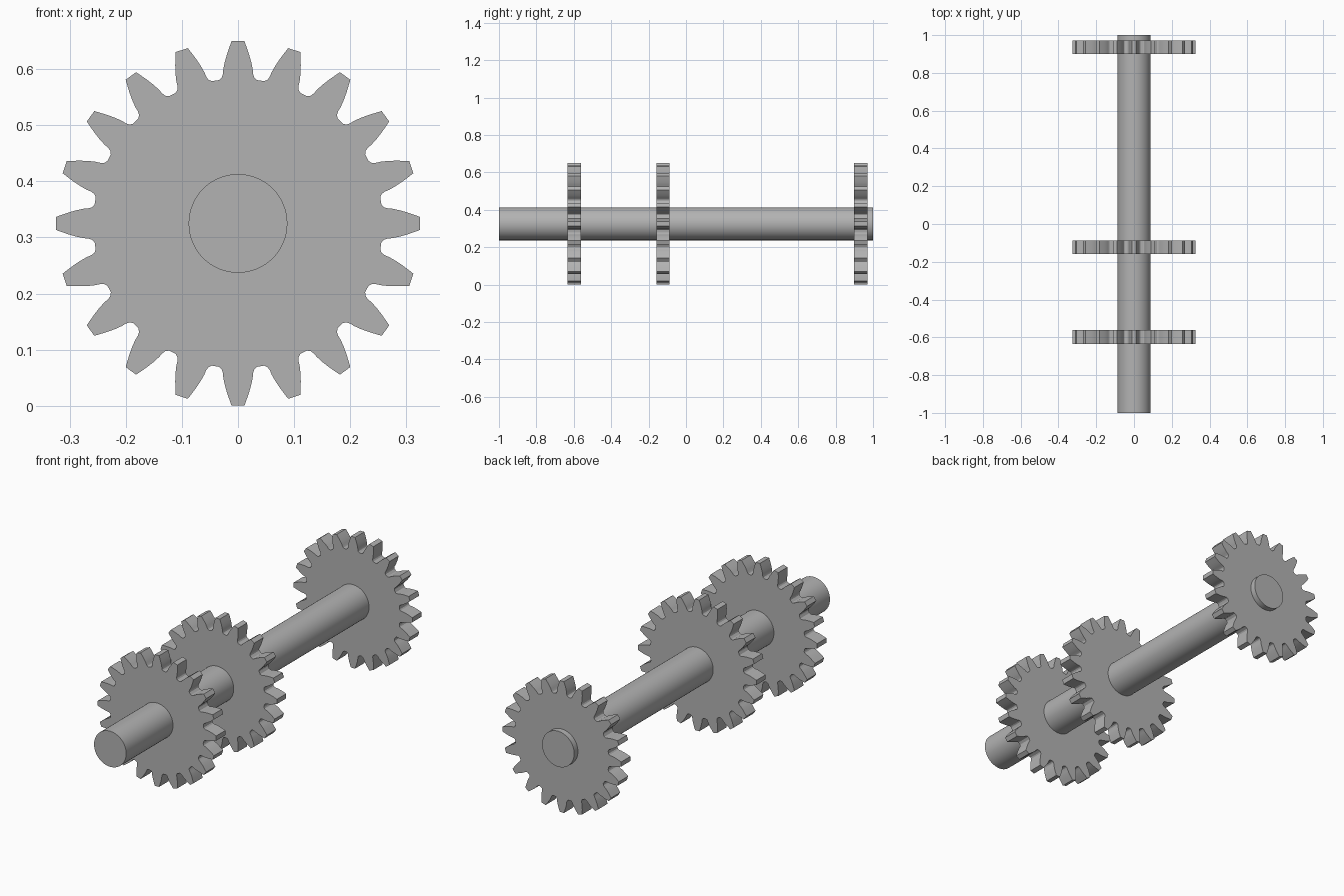
import bpy, bmesh, math
from mathutils import Matrix, Vector

cube = bpy.data.objects.get("Cube")
if cube:
    bpy.data.objects.remove(cube, do_unlink=True)

AXIS_Z = 0.325
TEETH = 20
THICKNESS = 0.072

# Single grey metal
steel = bpy.data.materials.new("grey_steel")
steel.use_nodes = True
grey = (0.45, 0.45, 0.45, 1)
steel.diffuse_color = grey
steel.node_tree.nodes["Principled BSDF"].inputs["Base Color"].default_value = grey

# Half of one tooth: (half width, radius) from valley to tip
half_tooth = [(0.034, 0.2555), (0.029, 0.260), (0.0268, 0.267), (0.0262, 0.275),
              (0.0235, 0.288), (0.0195, 0.302), (0.015, 0.315), (0.0115, 0.3248)]
tooth = [(-x, r) for x, r in half_tooth] + [(x, r) for x, r in reversed(half_tooth)]


def finish(obj, angle):
    obj.data.materials.append(steel)
    bpy.ops.object.select_all(action='DESELECT')
    obj.select_set(True)
    bpy.context.view_layer.objects.active = obj
    bpy.ops.object.shade_smooth_by_angle(angle=math.radians(angle))


# Toothed wheel: outline extruded along the shaft
def add_gear(name, y):
    bm = bmesh.new()
    verts = []
    for i in range(TEETH):
        turn = Matrix.Rotation(i * math.tau / TEETH, 3, 'Y')
        verts += [bm.verts.new(turn @ Vector((x, -THICKNESS / 2, r))) for x, r in tooth]
    face = bm.faces.new(verts)
    back = bmesh.ops.extrude_face_region(bm, geom=[face], use_keep_orig=True)
    moved = [g for g in back["geom"] if isinstance(g, bmesh.types.BMVert)]
    bmesh.ops.translate(bm, verts=moved, vec=(0, THICKNESS, 0))
    bmesh.ops.recalc_face_normals(bm, faces=bm.faces)
    mesh = bpy.data.meshes.new(name)
    bm.to_mesh(mesh)
    bm.free()
    obj = bpy.data.objects.new(name, mesh)
    obj.location = (0, y, AXIS_Z)
    bpy.context.collection.objects.link(obj)
    finish(obj, 25)


for name, y in (("front_gear", -0.598), ("middle_gear", -0.123), ("rear_gear", 0.935)):
    add_gear(name, y)

# Long round shaft through all gears
bpy.ops.mesh.primitive_cylinder_add(vertices=64, radius=0.088, depth=2,
                                    location=(0, 0, AXIS_Z), rotation=(math.pi / 2, 0, 0))
shaft = bpy.context.object
shaft.name = "shaft"
finish(shaft, 30)
